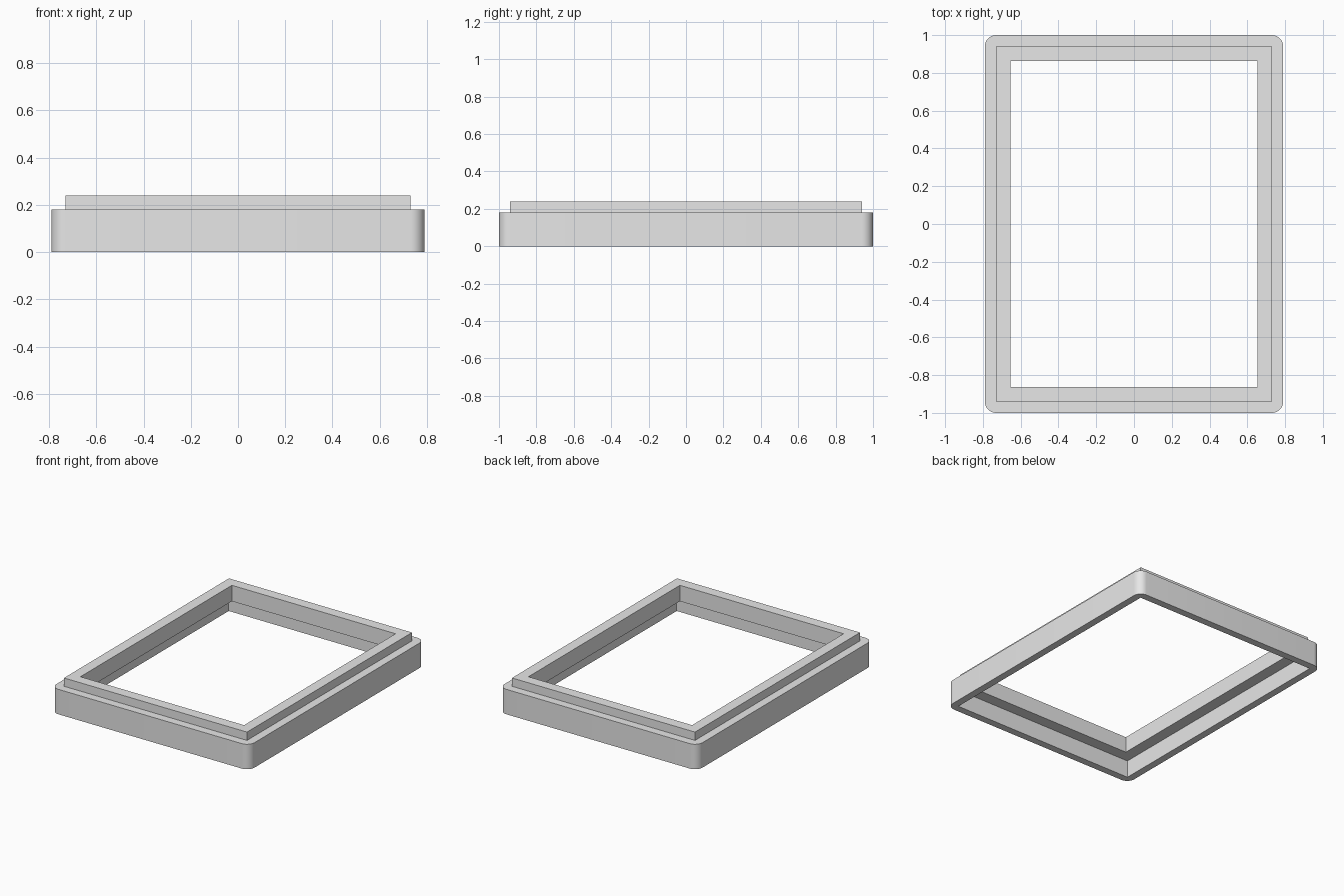
import bpy
import bmesh
from math import cos, sin, pi

cube = bpy.data.objects.get("Cube")
if cube:
    bpy.data.objects.remove(cube, do_unlink=True)

HALF_X, HALF_Y = 0.79, 1.0
CORNER_RADIUS = 0.06
CORNER_STEPS = 10

grey = bpy.data.materials.new("plain grey")
grey.use_nodes = True
grey.diffuse_color = (0.8, 0.8, 0.8, 1)
grey.node_tree.nodes["Principled BSDF"].inputs["Base Color"].default_value = grey.diffuse_color


def ring(bm, inset, z, radius=0.0):
    """Rectangle inset from the outer wall, with optionally rounded corners."""
    verts = []
    for corner, (sx, sy) in enumerate([(1, 1), (-1, 1), (-1, -1), (1, -1)]):
        cx = sx * (HALF_X - inset - radius)
        cy = sy * (HALF_Y - inset - radius)
        for i in range(CORNER_STEPS + 1):
            a = (corner + i / CORNER_STEPS) * pi / 2
            verts.append(bm.verts.new((cx + radius * cos(a), cy + radius * sin(a), z)))
    return verts


# Cross-section of the frame: inset, height, corner radius
section = [
    (0.0, 0.0, CORNER_RADIUS),    # outer wall
    (0.0, 0.18, CORNER_RADIUS),
    (0.06, 0.18, 0.0),            # raised lip
    (0.06, 0.24, 0.0),
    (0.137, 0.24, 0.0),           # opening
    (0.137, 0.125, 0.0),
    (0.053, 0.125, 0.0),          # recess underneath
    (0.053, 0.0, 0.0),
]

bm = bmesh.new()
rings = [ring(bm, *point) for point in section]
for k, lower in enumerate(rings):
    upper = rings[(k + 1) % len(rings)]
    n = len(lower)
    for i in range(n):
        j = (i + 1) % n
        bm.faces.new((lower[i], lower[j], upper[j], upper[i]))

# Sharp corners collapse to single points
bmesh.ops.remove_doubles(bm, verts=bm.verts, dist=0.0001)
bmesh.ops.recalc_face_normals(bm, faces=bm.faces)

mesh = bpy.data.meshes.new("stacking_frame")
bm.to_mesh(mesh)
bm.free()
mesh.materials.append(grey)
frame = bpy.data.objects.new("stacking_frame", mesh)
bpy.context.collection.objects.link(frame)

bpy.ops.object.select_all(action="DESELECT")
frame.select_set(True)
bpy.context.view_layer.objects.active = frame
bpy.ops.object.shade_smooth_by_angle(angle=pi / 6)
